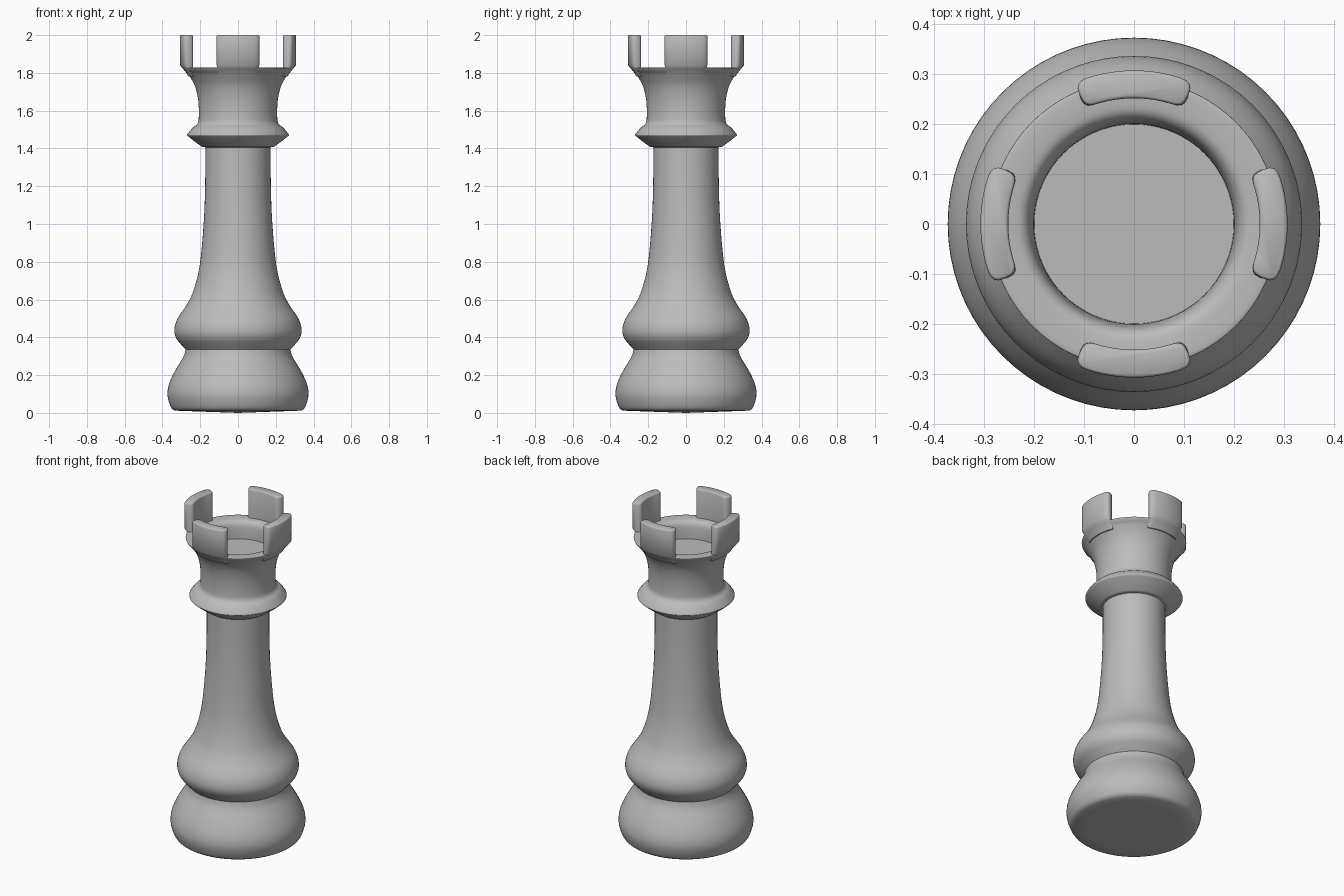
import bpy, bmesh, math
from mathutils import Vector

if "Cube" in bpy.data.objects:
    bpy.data.objects.remove(bpy.data.objects["Cube"], do_unlink=True)

grey = bpy.data.materials.new("stone grey")
grey.use_nodes = True
color = (0.5, 0.5, 0.5, 1)
grey.diffuse_color = color
grey.node_tree.nodes["Principled BSDF"].inputs["Base Color"].default_value = color


def finish(bm, name, angle=40):
    """Turn a bmesh into a smooth shaded object."""
    bmesh.ops.remove_doubles(bm, verts=bm.verts, dist=0.0001)
    bmesh.ops.recalc_face_normals(bm, faces=bm.faces)
    mesh = bpy.data.meshes.new(name)
    bm.to_mesh(mesh)
    bm.free()
    obj = bpy.data.objects.new(name, mesh)
    bpy.context.collection.objects.link(obj)
    mesh.materials.append(grey)
    bpy.ops.object.select_all(action="DESELECT")
    obj.select_set(True)
    bpy.context.view_layer.objects.active = obj
    bpy.ops.object.shade_smooth_by_angle(angle=math.radians(angle))
    return obj


def smooth_curve(points, steps=4):
    """Catmull-Rom curve through the given (radius, height) points."""
    p = [Vector(q) for q in points]
    p = [p[0]] + p + [p[-1]]
    out = []
    for a, b, c, d in zip(p, p[1:], p[2:], p[3:]):
        for i in range(steps):
            t = i / steps
            out.append(0.5 * (2 * b + (c - a) * t + (2 * a - 5 * b + 4 * c - d) * t * t
                              + (3 * b - a - 3 * c + d) * t ** 3))
    return out + [p[-1]]


def lathe(name, sections, segments=72):
    """Spin curved sections, which meet at corners, around the z axis."""
    profile = [v for s in sections for v in smooth_curve(s)]
    bm = bmesh.new()
    verts = [bm.verts.new((v.x, 0, v.y)) for v in profile]
    edges = [bm.edges.new(pair) for pair in zip(verts, verts[1:])]
    bmesh.ops.spin(bm, geom=verts + edges, cent=(0, 0, 0), axis=(0, 0, 1),
                   angle=math.tau, steps=segments, use_merge=False)
    return finish(bm, name)


# Turned foot, bulb and column
lathe("base_and_column", [
    [(0, 0), (0.335, 0.012)],
    [(0.335, 0.012), (0.355, 0.03), (0.373, 0.09), (0.366, 0.15), (0.335, 0.22),
     (0.29, 0.295), (0.277, 0.335)],
    [(0.277, 0.335), (0.3, 0.36), (0.327, 0.395), (0.337, 0.44), (0.32, 0.5),
     (0.27, 0.575), (0.237, 0.645), (0.203, 0.78), (0.182, 1), (0.174, 1.2), (0.173, 1.42)],
])

# Collar, flared head and hollow top
lathe("collar_and_head", [
    [(0.165, 1.405), (0.19, 1.408)],
    [(0.19, 1.408), (0.23, 1.437), (0.268, 1.468)],
    [(0.268, 1.468), (0.267, 1.477), (0.24, 1.51), (0.217, 1.528), (0.208, 1.56),
     (0.21, 1.65), (0.228, 1.73), (0.262, 1.79), (0.28, 1.81), (0.289, 1.822),
     (0.283, 1.827), (0.245, 1.826), (0.222, 1.82), (0.208, 1.8), (0.202, 1.76), (0.2, 1.72)],
    [(0.2, 1.72), (0, 1.72)],
])


def merlon(name, turn):
    """Curved battlement block with rounded ends, lofted up from the flare."""
    bm = bmesh.new()
    inner, half_angle, rounding = 0.252, 0.3, 0.028
    rings = []
    # Each level is (height, outer radius, inset)
    for z, outer, inset in [(1.78, 0.262, 0), (1.8, 0.274, 0), (1.82, 0.29, 0),
                            (1.84, 0.307, 0), (1.993, 0.308, 0), (1.998, 0.308, 0.002),
                            (2, 0.308, 0.005)]:
        mid, thick = (inner + outer) / 2, (outer - inner) / 2 - inset
        outline = []
        for side in (1, -1):
            for i in range(9):
                t = math.pi * (i / 8 - 0.5)
                c, s = math.cos(t), math.sin(t)
                c = max(c, 0) ** 0.7
                s = math.copysign(abs(s) ** 0.7, s)
                end = side * (half_angle + (rounding - inset) * c / mid)
                outline.append((end, mid - side * s * thick))
            # Arc between the two ends
            arc_radius = mid - side * thick
            for i in range(1, 12):
                outline.append((side * half_angle * (1 - i / 6), arc_radius))
        rings.append([bm.verts.new((r * math.cos(a + turn), r * math.sin(a + turn), z))
                      for a, r in outline])
    for low, high in zip(rings, rings[1:]):
        for i in range(len(low)):
            j = (i + 1) % len(low)
            bm.faces.new((low[i], low[j], high[j], high[i]))
    bm.faces.new(rings[0])
    bm.faces.new(rings[-1])
    return finish(bm, name)


for i, side in enumerate(("left", "back", "right", "front")):
    merlon(side + "_merlon", i * math.pi / 2)
